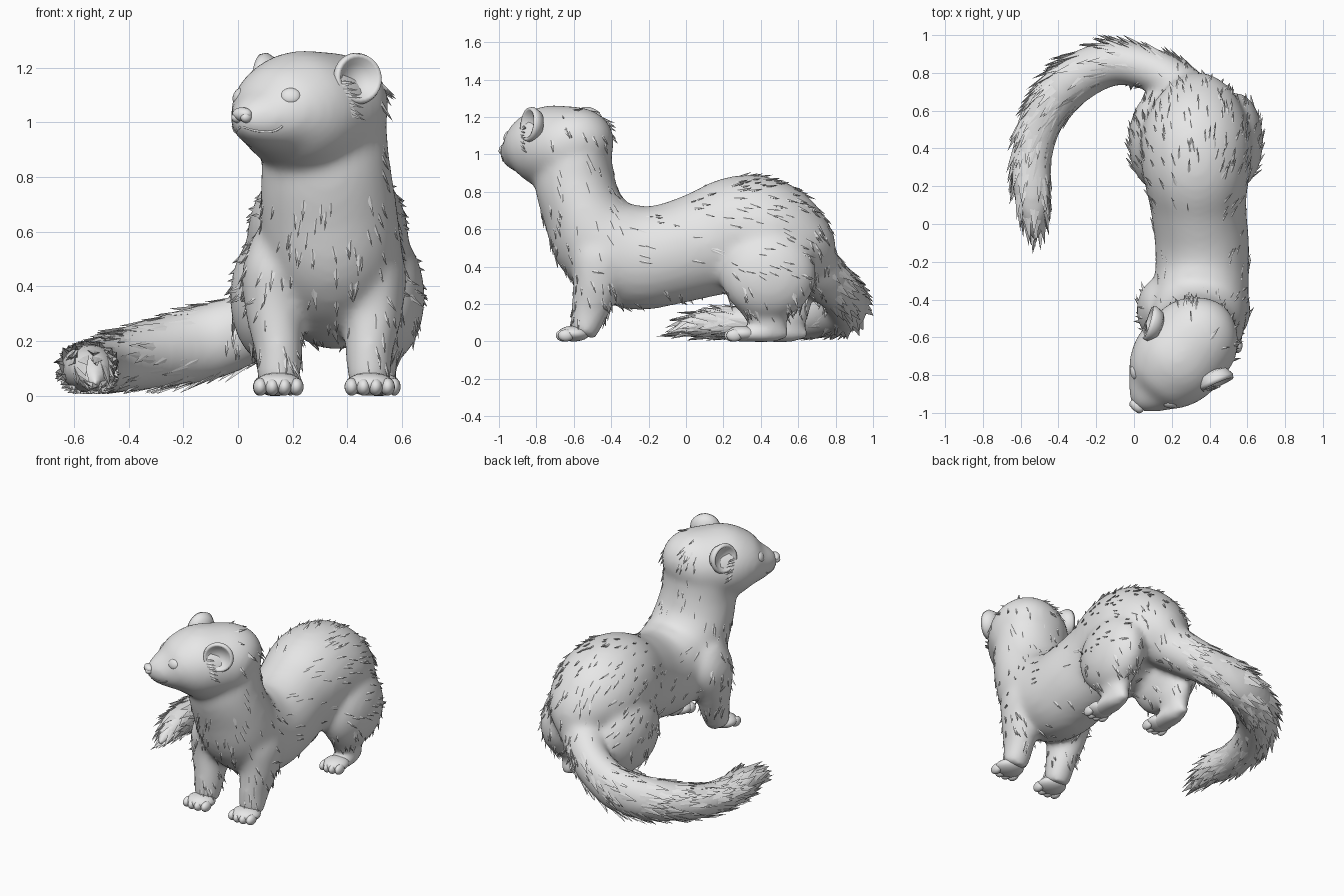
import bpy, bmesh, math, random
from mathutils import Vector, Matrix
from mathutils.bvhtree import BVHTree

random.seed(4)
if "Cube" in bpy.data.objects:
    bpy.data.objects.remove(bpy.data.objects["Cube"])

fur = bpy.data.materials.new("plain grey")
fur.use_nodes = True
GREY = (0.8, 0.8, 0.8, 1)
fur.diffuse_color = GREY
fur.node_tree.nodes["Principled BSDF"].inputs["Base Color"].default_value = GREY

X, Z = Vector((1, 0, 0)), Vector((0, 0, 1))
NOSE = Vector((0.01, -0.97, 0))
BACK = Vector((0.66, 0.75, 0)).normalized()     # from the nose towards the nape
SIDE = Vector((BACK.y, -BACK.x, 0))             # towards the head's left


def head_point(t, s, z):
    return NOSE + BACK * t + SIDE * s + Z * z


def finish(bm, name, smooth=True):
    bmesh.ops.recalc_face_normals(bm, faces=bm.faces)
    me = bpy.data.meshes.new(name)
    bm.to_mesh(me)
    bm.free()
    me.materials.append(fur)
    if smooth:
        me.shade_smooth()
    ob = bpy.data.objects.new(name, me)
    bpy.context.collection.objects.link(ob)
    return ob


def spline(rows, steps=5):
    """Catmull-Rom through rows of numbers."""
    rows = [Vector(r) for r in rows]
    out = []
    for i in range(len(rows) - 1):
        a, b, c = rows[max(i - 1, 0)], rows[i], rows[i + 1]
        d = rows[min(i + 2, len(rows) - 1)]
        for k in range(steps):
            u = k / steps
            out.append(0.5 * (2 * b + (c - a) * u + (2 * a - 5 * b + 4 * c - d) * u ** 2
                              + (3 * b - a - 3 * c + d) * u ** 3))
    return out + [rows[-1]]


def loft(bm, rows, side=None, n=24):
    """Tube through rows of x, y, z, half width, half height."""
    pts = spline(rows)
    centres = [Vector(p[:3]) for p in pts]
    rings = []
    for i, p in enumerate(pts):
        t = (centres[min(i + 1, len(pts) - 1)] - centres[max(i - 1, 0)]).normalized()
        s = (side - t * side.dot(t)).normalized() if side else t.cross(Z).normalized()
        up = s.cross(t)
        w, h = max(p[3], 0.004), max(p[4], 0.004)
        rings.append([bm.verts.new(centres[i] + s * w * math.cos(a) + up * h * math.sin(a))
                      for a in (2 * math.pi * k / n for k in range(n))])
    for r, q in zip(rings, rings[1:]):
        for k in range(n):
            bm.faces.new((r[k], r[k - 1], q[k - 1], q[k]))
    bm.faces.new(rings[0])
    bm.faces.new(rings[-1])


def ellipsoid(bm, centre, radii, rot=Matrix()):
    m = Matrix.Translation(centre) @ rot @ Matrix.Diagonal((*radii, 1))
    bmesh.ops.create_uvsphere(bm, u_segments=20, v_segments=12, radius=1, matrix=m)


def fuse(ob, voxel, rounds):
    """Melt overlapping volumes into one skin."""
    m = ob.modifiers.new("Fuse", 'REMESH')
    m.mode, m.voxel_size, m.use_smooth_shade = 'VOXEL', voxel, True
    s = ob.modifiers.new("Soften", 'SMOOTH')
    s.factor, s.iterations = 0.5, rounds
    bpy.context.view_layer.update()
    dg = bpy.context.evaluated_depsgraph_get()
    me = bpy.data.meshes.new_from_object(ob.evaluated_get(dg))
    ob.modifiers.clear()
    ob.data = me
    me.materials.clear()
    me.materials.append(fur)
    me.shade_smooth()


def tuft(bm, p, normal, flow, length, width, lift):
    """Pointed lock of fur rising out of the skin, its root buried."""
    f = (flow - normal * flow.dot(normal)).normalized()
    s = normal.cross(f)
    f = (f + s * random.uniform(-0.25, 0.25)).normalized()
    tip = p + f * length + normal * lift
    tip.z = max(tip.z, 0.005)
    root = p - normal * 0.008
    keel = p + f * length * 0.5 - normal * 0.012
    a, b, c, d, e = [bm.verts.new(v) for v in (root + s * width, root - s * width, tip,
                                               p + f * length * 0.2, keel)]
    for tri in ((a, d, b), (a, c, d), (b, d, c), (a, e, c), (b, c, e), (a, b, e)):
        bm.faces.new(tri)


def scatter(ob, name, count, keep, flow, length, width, lift):
    bm = bmesh.new()
    polys = list(ob.data.polygons)
    for f in random.choices(polys, weights=[q.area for q in polys], k=count):
        p, n = Vector(f.center), Vector(f.normal)
        k = random.uniform(0.7, 1.3)
        if keep(p):
            tuft(bm, p, n, flow(p), length * k, width * k, lift)
    finish(bm, name, smooth=False)


# Torso and neck
bm = bmesh.new()
loft(bm, [(0.34, 0.715, 0.37, 0.09, 0.10), (0.34, 0.63, 0.48, 0.22, 0.205),
          (0.33, 0.48, 0.56, 0.29, 0.29), (0.33, 0.30, 0.58, 0.29, 0.31),
          (0.34, 0.10, 0.52, 0.255, 0.285), (0.36, -0.10, 0.465, 0.25, 0.272),
          (0.36, -0.28, 0.45, 0.25, 0.28), (0.345, -0.455, 0.54, 0.255, 0.265),
          (0.33, -0.55, 0.70, 0.25, 0.22), (0.32, -0.595, 0.86, 0.235, 0.215),
          (0.315, -0.59, 1.0, 0.225, 0.195), (0.31, -0.58, 1.1, 0.17, 0.155)], X)

# Head: distance back from the nose, centre height, half width, half height
head = [(0, 1.01, 0.035, 0.035), (0.04, 1.01, 0.085, 0.075), (0.12, 1.015, 0.155, 0.12),
        (0.2, 1.03, 0.212, 0.182), (0.3, 1.037, 0.245, 0.222), (0.43, 1.04, 0.246, 0.22),
        (0.55, 1.04, 0.222, 0.205), (0.64, 1.02, 0.15, 0.15), (0.69, 1.0, 0.05, 0.05)]
loft(bm, [(*head_point(t, 0, z), w, h) for t, z, w, h in head], SIDE)

# Legs, mirrored about the middle of the body
for sx in (1, -1):
    fx = 0.315 + sx * 0.165
    loft(bm, [(fx, -0.45, 0.60, 0.08, 0.11), (fx + sx * 0.02, -0.45, 0.46, 0.115, 0.165),
              (fx + sx * 0.015, -0.48, 0.30, 0.107, 0.13), (fx, -0.515, 0.16, 0.088, 0.102),
              (fx, -0.55, 0.03, 0.078, 0.068)], X)
    hx = 0.325 + sx * 0.19
    dy = 0 if sx > 0 else 0.1
    ellipsoid(bm, (0.327 + sx * 0.21, 0.44, 0.36), (0.148, 0.26, 0.245))
    loft(bm, [(hx + sx * 0.02, 0.40 + dy / 2, 0.32, 0.11, 0.18),
              (hx, 0.43 + dy, 0.18, 0.085, 0.145), (hx, 0.445 + dy, 0.09, 0.065, 0.1),
              (hx, 0.46 + dy, 0.02, 0.05, 0.07)], X)
    loft(bm, [(hx, 0.55 + dy, 0.045, 0.03, 0.03), (hx, 0.46 + dy, 0.04, 0.063, 0.045),
              (hx, 0.36 + dy, 0.038, 0.078, 0.042), (hx, 0.27 + dy, 0.034, 0.063, 0.036)], X)

# Bushy tail flowing out of the rump and curling round to the right
tail_rows = [(0.34, 0.52, 0.54, 0.15, 0.15), (0.30, 0.645, 0.43, 0.15, 0.15),
             (0.20, 0.755, 0.33, 0.125, 0.135),
             (0.07, 0.825, 0.262, 0.115, 0.128), (-0.12, 0.852, 0.193, 0.122, 0.142),
             (-0.33, 0.752, 0.148, 0.13, 0.128), (-0.48, 0.57, 0.113, 0.12, 0.106),
             (-0.54, 0.36, 0.10, 0.108, 0.092), (-0.54, 0.18, 0.098, 0.102, 0.09),
             (-0.53, 0.04, 0.085, 0.075, 0.07), (-0.52, -0.1, 0.03, 0.012, 0.012)]
loft(bm, tail_rows)
tail_line = [Vector(r[:3]) for r in spline(tail_rows)]

body = finish(bm, "body_and_tail")
fuse(body, 0.018, 20)
skin = BVHTree.FromPolygons([v.co for v in body.data.vertices],
                            [p.vertices for p in body.data.polygons])


def on_tail(p):
    return p.z < 0.42 and (p.x < -0.04 or p.y > 0.76)


def tail_flow(p):
    i = min(range(len(tail_line) - 1), key=lambda k: (tail_line[k] - p).length)
    return tail_line[i + 1] - tail_line[i]


def body_flow(p):
    if p.z < 0.35 or p.y > 0.65 or (p.y < -0.35 and p.z > 0.4):
        return Vector((0, 0.35, -1))
    return Vector((0, 1, -0.35))


def on_coat(p):
    on_face = p.z > 0.8 and (p - NOSE).dot(BACK) < 0.5
    smooth_waist = -0.25 < p.y < 0.15 and random.random() < 0.6
    return p.z > 0.14 and not (on_face or smooth_waist or on_tail(p))


scatter(body, "body_fur", 900, on_coat, body_flow, 0.085, 0.014, 0.010)
scatter(body, "tail_fur", 1700, lambda p: on_tail(p) and p.y > -0.02, tail_flow,
        0.14, 0.027, 0.015)

# Paws with four toes each
for sx, label in ((1, "left"), (-1, "right")):
    dy = 0 if sx > 0 else 0.1
    for part, cx, cy, w in (("front", 0.315 + sx * 0.167, -0.60, 0.09),
                            ("hind", 0.325 + sx * 0.19, 0.30 + dy, 0.078)):
        bm = bmesh.new()
        ellipsoid(bm, (cx, cy, 0.042), (w, 0.085, 0.042))
        for k in (-1.5, -0.5, 0.5, 1.5):
            ellipsoid(bm, (cx + k * w * 0.49, cy - 0.06 + abs(k) * 0.012, 0.032),
                      (w * 0.29, 0.042, 0.032))
        finish(bm, f"{label}_{part}_paw")

# Cupped ears
ear_profile = [(0, -0.02), (0.055, -0.008), (0.074, 0.02), (0.088, 0.024),
               (0.095, 0.002), (0.075, -0.04), (0, -0.065)]
for sx, label in ((1, "left"), (-1, "right")):
    facing = (SIDE * sx * 0.9 - BACK * 0.42 + Z * 0.12).normalized()
    centre = head_point(0.388, sx * 0.226, 1.16)
    bm = bmesh.new()
    vs = [bm.verts.new((r, 0, d)) for r, d in ear_profile]
    es = [bm.edges.new(pair) for pair in zip(vs, vs[1:])]
    bmesh.ops.spin(bm, geom=vs + es, cent=(0, 0, 0), axis=Z, angle=2 * math.pi, steps=28)
    bmesh.ops.remove_doubles(bm, verts=bm.verts, dist=0.0005)
    bm.transform(Matrix.Translation(centre) @ facing.to_track_quat('Z', 'Y').to_matrix().to_4x4())
    finish(bm, f"{label}_ear")
    # Wisps in front of the ear
    bm = bmesh.new()
    for k in range(8):
        p, n, _, _ = skin.find_nearest(head_point(0.28 + 0.006 * k, sx * 0.26, 1.19 - 0.022 * k))
        tuft(bm, p, n, BACK - Z * 0.4, 0.075, 0.013, 0.014)
    finish(bm, f"{label}_ear_fur", smooth=False)

# Eyes and mouth set on the skin
for sx, label in ((1, "left"), (-1, "right")):
    p, n, _, _ = skin.find_nearest(head_point(0.135, sx * 0.125, 1.095))
    rot = n.to_track_quat('Z', 'Y').to_matrix().to_4x4()
    bm = bmesh.new()
    ellipsoid(bm, p - n * 0.01, (0.038, 0.032, 0.02), rot)
    finish(bm, f"{label}_eye")
    bm = bmesh.new()
    line = [(0, 0.01, 0.98), (0.03, 0.055, 0.965), (0.07, 0.10, 0.965), (0.09, 0.125, 0.985)]
    loft(bm, [(*skin.find_nearest(head_point(t, sx * s, z))[0], 0.004, 0.004)
              for t, s, z in line], None, 8)
    finish(bm, f"{label}_mouth_line")

# Nose with two nostril lobes
turn = Matrix.Rotation(math.atan2(SIDE.y, SIDE.x), 4, 'Z')
bm = bmesh.new()
ellipsoid(bm, head_point(0.008, 0, 1.03), (0.042, 0.028, 0.025), turn)
for sx in (1, -1):
    ellipsoid(bm, head_point(0.006, sx * 0.022, 1.018), (0.02, 0.024, 0.02), turn)
finish(bm, "nose")
